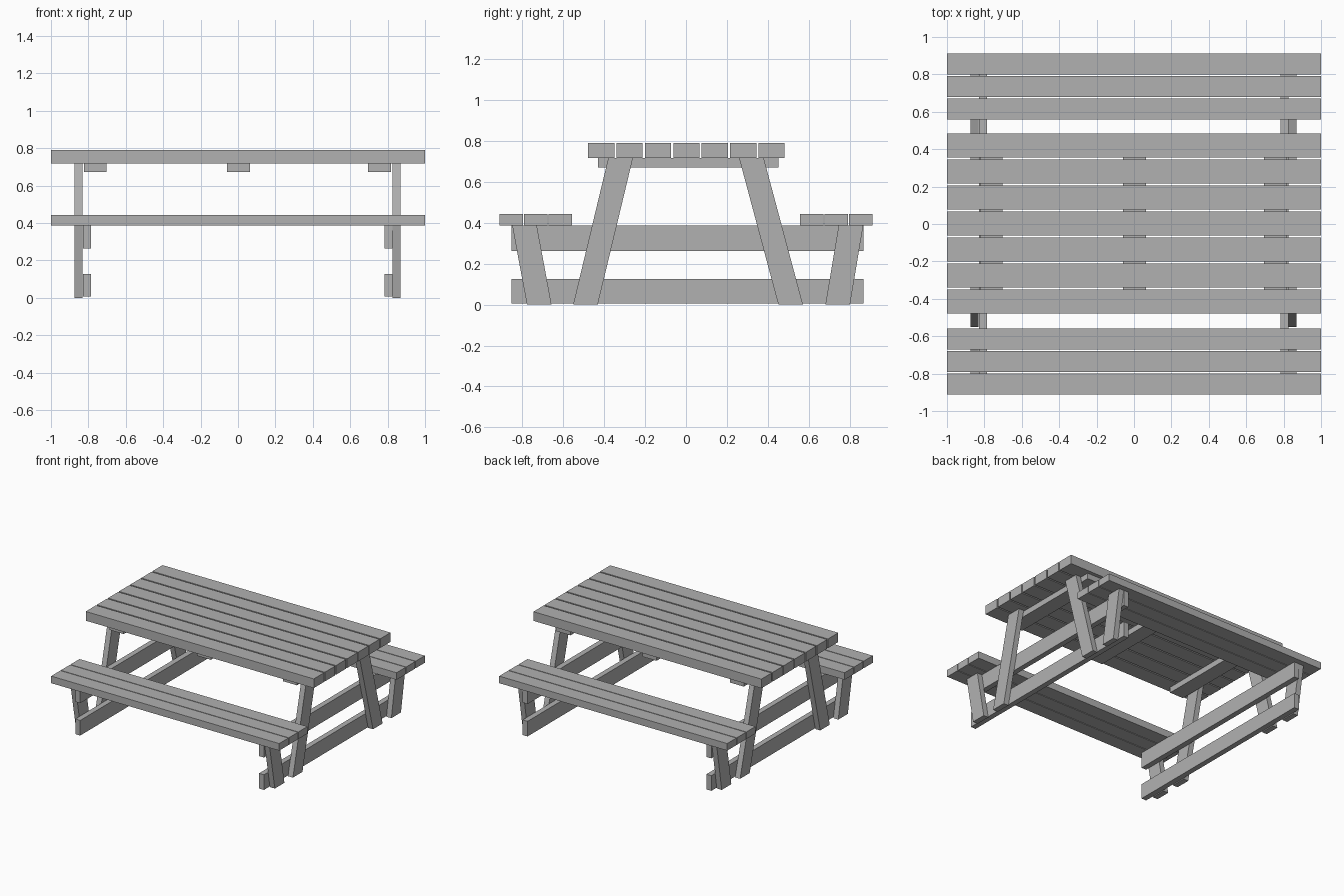
import bpy

if "Cube" in bpy.data.objects:
    bpy.data.objects.remove(bpy.data.objects["Cube"])

# Dark grey painted wood
wood = bpy.data.materials.new("dark_grey_wood")
wood.diffuse_color = (0.44, 0.44, 0.44, 1)
wood.use_nodes = True
wood.node_tree.nodes["Principled BSDF"].inputs["Base Color"].default_value = wood.diffuse_color


def prism(name, x0, x1, profile):
    """Extrude a (y, z) quad profile from x0 to x1."""
    n = len(profile)
    verts = [(x, y, z) for x in (x0, x1) for y, z in profile]
    faces = [tuple(reversed(range(n))), tuple(range(n, 2 * n))]
    faces += [(i, (i + 1) % n, n + (i + 1) % n, n + i) for i in range(n)]
    mesh = bpy.data.meshes.new(name)
    mesh.from_pydata(verts, [], faces)
    mesh.materials.append(wood)
    obj = bpy.data.objects.new(name, mesh)
    bpy.context.collection.objects.link(obj)
    return obj


def board(name, x0, x1, y0, y1, z0, z1):
    return prism(name, x0, x1, [(y0, z0), (y1, z0), (y1, z1), (y0, z1)])


def leg(name, x0, x1, bottom_y, top_y, top_z, width=0.12):
    """Slanted board with level-cut ends, given its centre line."""
    h = width / 2
    return prism(name, x0, x1, [(bottom_y - h, 0), (bottom_y + h, 0),
                                (top_y + h, top_z), (top_y - h, top_z)])


# Table top planks
for i in range(7):
    y = 0.002 + (i - 3) * 0.139
    board(f"table_plank_{i + 1}", -1, 1, y - 0.064, y + 0.064, 0.717, 0.79)

# Bench planks
for side, s in (("front", -1), ("back", 1)):
    for i in range(3):
        y = s * (0.615 + i * 0.12)
        board(f"{side}_bench_plank_{i + 1}", -1, 1, y - 0.057, y + 0.057, 0.387, 0.443)

# Cleats under the table top
for name, x in (("left", -0.763), ("middle", 0.002), ("right", 0.757)):
    board(f"{name}_cleat", x - 0.061, x + 0.061, -0.43, 0.453, 0.672, 0.717)

# End frames: outer legs with two rails on their inner faces
for end, leg_x, rail_x in (("left", -0.875, -0.83), ("right", 0.825, 0.782)):
    lx, rx = (leg_x, leg_x + 0.043), (rail_x, rail_x + 0.043)
    board(f"{end}_upper_rail", *rx, -0.853, 0.868, 0.263, 0.387)
    board(f"{end}_lower_rail", *rx, -0.853, 0.868, 0.006, 0.126)
    leg(f"{end}_front_table_leg", *lx, -0.492, -0.32, 0.717)
    leg(f"{end}_back_table_leg", *lx, 0.512, 0.32, 0.717)
    leg(f"{end}_front_bench_leg", *lx, -0.718, -0.79, 0.387)
    leg(f"{end}_back_bench_leg", *lx, 0.742, 0.807, 0.387)
